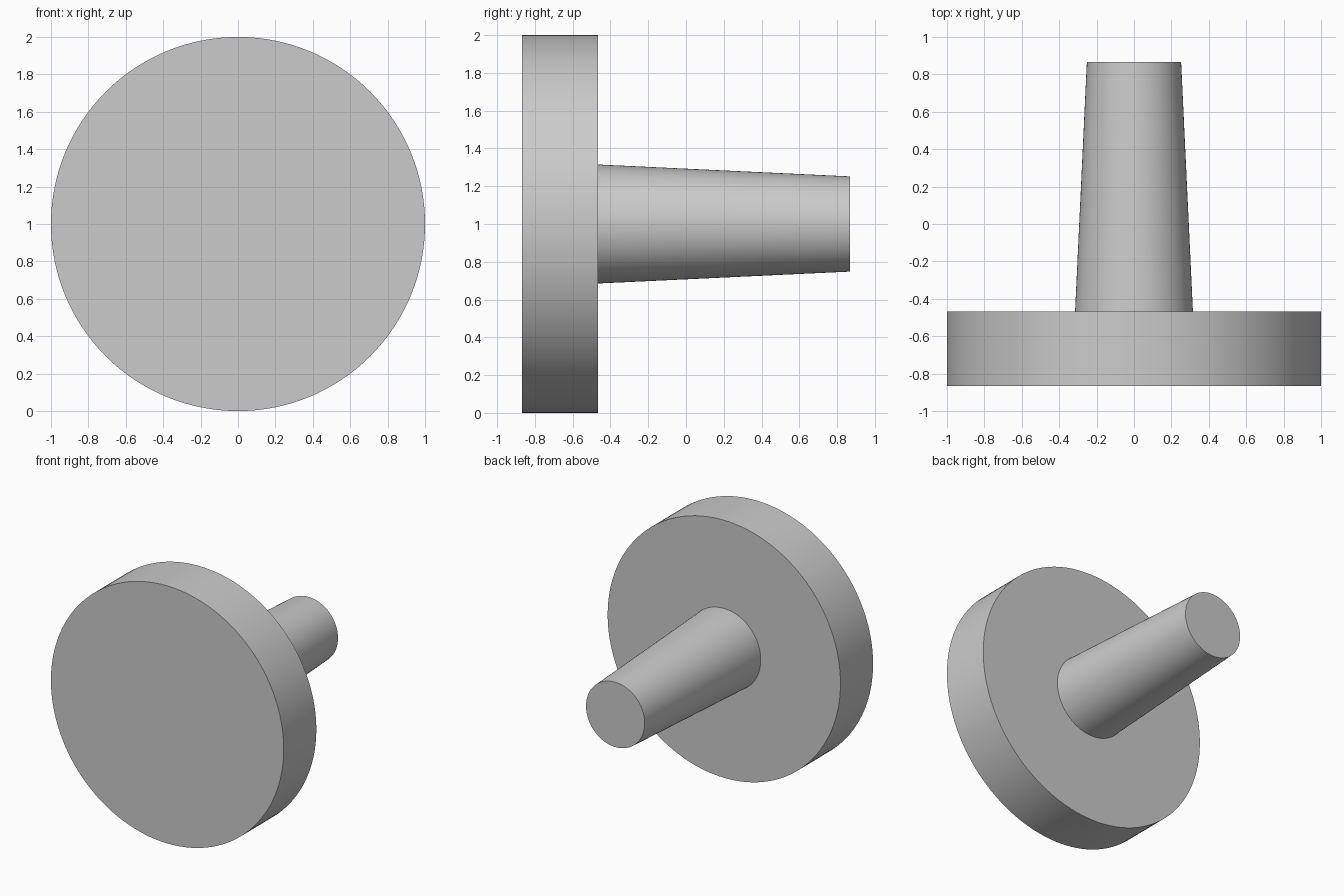
import bpy
import math

cube = bpy.data.objects.get("Cube")
if cube:
    bpy.data.objects.remove(cube, do_unlink=True)

# Single grey material
grey = bpy.data.materials.new("light_grey")
grey.use_nodes = True
colour = (0.6, 0.6, 0.6, 1)
grey.diffuse_color = colour
grey.node_tree.nodes["Principled BSDF"].inputs["Base Color"].default_value = colour


def round_part(name, y_front, y_back, r_front, r_back):
    """Round solid lying along y, with its own front and back radius."""
    bpy.ops.mesh.primitive_cone_add(
        vertices=128, radius1=r_front, radius2=r_back, depth=y_back - y_front,
        location=(0, (y_front + y_back) / 2, 1), rotation=(-math.pi / 2, 0, 0))
    part = bpy.context.object
    part.name = name
    part.data.materials.append(grey)
    bpy.ops.object.shade_smooth_by_angle(angle=math.radians(30))
    return part


# Wide flat disc at the front
round_part("disc", -0.867, -0.467, 1.0, 1.0)

# Tapered stem behind it
round_part("stem", -0.467, 0.867, 0.315, 0.252)
